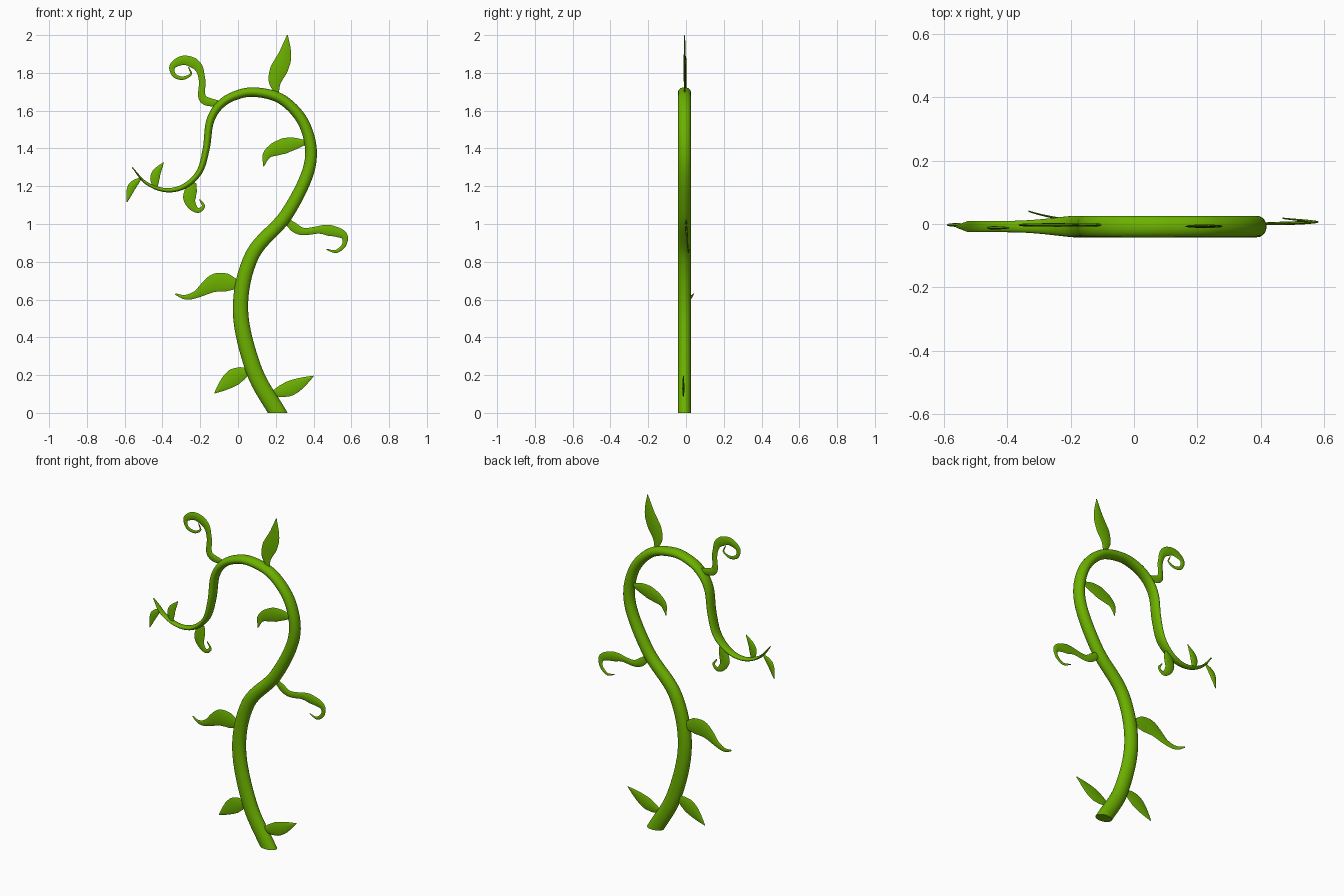
import bpy, bmesh, math
from mathutils import Vector

if "Cube" in bpy.data.objects:
    bpy.data.objects.remove(bpy.data.objects["Cube"])

mat = bpy.data.materials.new("vine_green")
mat.diffuse_color = (0.15, 0.44, 0.0, 1)
mat.use_nodes = True
mat.node_tree.nodes["Principled BSDF"].inputs["Base Color"].default_value = mat.diffuse_color

# Width profiles from base to tip, as a share of the widest point
LEAF = (.25, .75, 1, .85, .5, .05)
TAILED = (.45, .95, 1, .7, .4, .25, .08)
TENDRIL = (.5, .8, .6, .6, .95, .8, .4, .3, .08)


def smooth_path(pts, sub=8):
    """Catmull-Rom curve through (x, z) points, with length fractions."""
    v = [Vector(p) for p in pts]
    v = [2 * v[0] - v[1]] + v + [2 * v[-1] - v[-2]]
    out = []
    for a, b, c, d in zip(v, v[1:], v[2:], v[3:]):
        for t in (k / sub for k in range(sub)):
            out.append((2 * b + (c - a) * t + (2 * a - 5 * b + 4 * c - d) * t ** 2
                        + (3 * b - a - 3 * c + d) * t ** 3) / 2)
    out.append(v[-2])
    run = [0]
    for p, q in zip(out, out[1:]):
        run.append(run[-1] + (q - p).length)
    return out, [r / run[-1] for r in run]


def sweep(name, pts, sides, section, offset, flat_base=False):
    """Elliptical section (half width, half depth) swept along the path."""
    path, fracs = smooth_path(pts)
    bm, rings = bmesh.new(), []
    for i, (p, f) in enumerate(zip(path, fracs)):
        q = path[min(i + 1, len(path) - 1)] - path[max(i - 1, 0)]
        t = Vector((q.x, 0, q.y)).normalized()
        side = Vector((-t.z, 0, t.x))
        w, d = section(f)
        ring = []
        for k in range(sides):
            a = math.tau * k / sides
            co = Vector((p.x, offset(f), p.y)) + side * w * math.cos(a)
            co.y += d * math.sin(a)
            if flat_base and i == 0:
                co -= t * (co.z / t.z)   # slanted cut resting on the ground
            ring.append(bm.verts.new(co))
        rings.append(ring)
    for r, s in zip(rings, rings[1:]):
        for k in range(sides):
            j = (k + 1) % sides
            bm.faces.new((r[k], r[j], s[j], s[k]))
    bm.faces.new(rings[0])
    bm.faces.new(rings[-1])
    bmesh.ops.recalc_face_normals(bm, faces=bm.faces)
    me = bpy.data.meshes.new(name)
    bm.to_mesh(me)
    bm.free()
    me.materials.append(mat)
    ob = bpy.data.objects.new(name, me)
    bpy.context.collection.objects.link(ob)
    bpy.ops.object.select_all(action='DESELECT')
    ob.select_set(True)
    bpy.context.view_layer.objects.active = ob
    bpy.ops.object.shade_smooth_by_angle(angle=math.radians(50))


def stem_section(f):
    s = min(max((f - .84) / .09, 0), 1)
    tip = min(1, (1 - f) * 40 + .2)
    return max(.0455 * (1 - f) ** .54, .003), (.034 - .016 * s * s * (3 - 2 * s)) * tip


def blade(name, width, profile, pts, y0=-.003, bend=0):
    """Thin leaf: width follows the profile, tip leans in depth by bend."""
    def section(f):
        u = f * (len(profile) - 1)
        i = min(int(u), len(profile) - 2)
        w = profile[i] + (profile[i + 1] - profile[i]) * (u - i)
        return width * w, .002 + .004 * w
    sweep(name, pts, 8, section, lambda f: y0 + bend * f ** 3)


# Main stem: tapering S-curve with a drooping end
sweep("stem", [
    (.21, 0), (.085, .225), (.013, .545), (.075, .835), (.257, 1.05), (.38, 1.31),
    (.357, 1.515), (.24, 1.655), (.09, 1.698), (-.025, 1.676), (-.105, 1.62), (-.15, 1.535),
    (-.168, 1.4), (-.205, 1.275), (-.29, 1.197), (-.39, 1.18), (-.49, 1.22), (-.56, 1.3)],
    20, stem_section, lambda f: -.008, flat_base=True)

# Plain leaves
blade("crown_leaf", .047, LEAF, [(.204, 1.695), (.198, 1.77), (.245, 1.885), (.262, 2)], -.007)
blade("inner_leaf", .042, LEAF, [(.36, 1.433), (.257, 1.417), (.161, 1.375), (.135, 1.306)])
blade("middle_left_leaf", .05, TAILED, [(0, .68), (-.114, .69), (-.22, .628), (-.28, .613), (-.331, .629)], .004, .036)
blade("lower_left_leaf", .046, LEAF, [(.066, .226), (-.022, .188), (-.124, .105)])
blade("lower_right_leaf", .041, LEAF, [(.177, .1), (.278, .131), (.4, .195)], -.014)
blade("small_upright_leaf", .026, LEAF, [(-.437, 1.184), (-.437, 1.258), (-.394, 1.327)], -.012)
blade("tip_leaf", .022, LEAF, [(-.516, 1.242), (-.563, 1.195), (-.588, 1.115)])

# Curling tendrils
blade("right_tendril", .031, TENDRIL, [
    (.251, 1.02), (.336, .962), (.452, .97), (.553, .945), (.563, .893), (.52, .855), (.468, .866)], 0, .018)
blade("upper_left_tendril", .029, TENDRIL, [
    (-.087, 1.634), (-.185, 1.662), (-.19, 1.761), (-.214, 1.835), (-.283, 1.867),
    (-.345, 1.838), (-.34, 1.79), (-.295, 1.772), (-.25, 1.793), (-.262, 1.83)])
blade("hanging_tendril", .034, TAILED, [
    (-.236, 1.221), (-.257, 1.14), (-.24, 1.092), (-.21, 1.072), (-.183, 1.095), (-.204, 1.13)])
